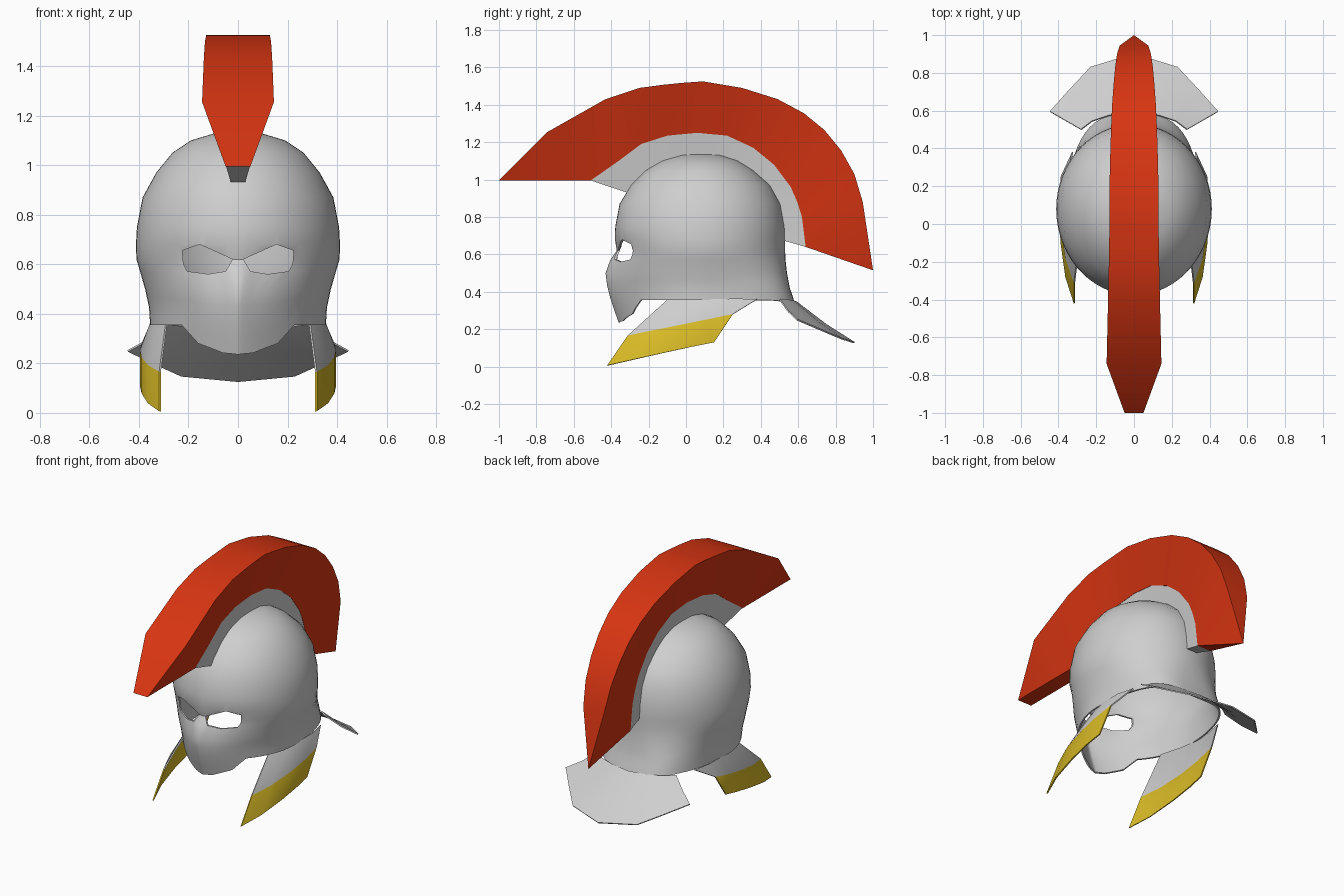
import bpy, bmesh, math

if "Cube" in bpy.data.objects:
    bpy.data.objects.remove(bpy.data.objects["Cube"], do_unlink=True)


def material(name, color):
    mat = bpy.data.materials.new(name)
    mat.use_nodes = True
    mat.diffuse_color = (*color, 1)
    bsdf = next(n for n in mat.node_tree.nodes if n.type == 'BSDF_PRINCIPLED')
    bsdf.inputs["Base Color"].default_value = (*color, 1)
    return mat


STEEL = material("steel grey", (0.62, 0.62, 0.62))
RED = material("crest red", (0.68, 0.035, 0.006))
GOLD = material("gold trim", (0.70, 0.50, 0.02))


def loft(name, rows, mats, wrap=False, cap=False, band_mats=None):
    """Skin a grid of points; wrap closes each row into a ring."""
    bm = bmesh.new()
    grid = [[bm.verts.new(p) for p in row] for row in rows]
    n = len(rows[0])
    for i in range(len(rows) - 1):
        for j in range(n if wrap else n - 1):
            k = (j + 1) % n
            f = bm.faces.new((grid[i][j], grid[i][k], grid[i + 1][k], grid[i + 1][j]))
            f.material_index = band_mats[i] if band_mats else 0
    if cap:
        bm.faces.new(grid[0])
        bm.faces.new(grid[-1])
    bmesh.ops.remove_doubles(bm, verts=bm.verts, dist=0.0005)
    bmesh.ops.recalc_face_normals(bm, faces=bm.faces)
    mesh = bpy.data.meshes.new(name)
    bm.to_mesh(mesh)
    bm.free()
    for m in mats:
        mesh.materials.append(m)
    obj = bpy.data.objects.new(name, mesh)
    bpy.context.collection.objects.link(obj)
    return obj


def apply(obj, kind, **settings):
    for o in bpy.context.selected_objects:
        o.select_set(False)
    obj.select_set(True)
    bpy.context.view_layer.objects.active = obj
    mod = obj.modifiers.new(kind.title(), kind)
    for key, value in settings.items():
        setattr(mod, key, value)
    bpy.ops.object.modifier_apply(modifier=mod.name)


def smooth(obj, degrees=38):
    for o in bpy.context.selected_objects:
        o.select_set(False)
    obj.select_set(True)
    bpy.context.view_layer.objects.active = obj
    bpy.ops.object.shade_smooth_by_angle(angle=math.radians(degrees))


def interp(table, x):
    """Linear lookup in a table sorted by its first column."""
    if x <= table[0][0]:
        return table[0][1:]
    for a, b in zip(table, table[1:]):
        if x <= b[0]:
            s = (x - a[0]) / (b[0] - a[0])
            return [u + (v - u) * s for u, v in zip(a[1:], b[1:])]
    return table[-1][1:]


# Helmet shell: height, half width, front y, back y
CENTRE = 0.08
LEVELS = [
    (0.235, 0.355, -0.36, 0.60), (0.35, 0.355, -0.40, 0.58),
    (0.42, 0.358, -0.42, 0.555), (0.50, 0.375, -0.43, 0.54),
    (0.57, 0.395, -0.405, 0.532), (0.62, 0.41, -0.37, 0.53),
    (0.68, 0.412, -0.38, 0.53), (0.75, 0.408, -0.378, 0.527),
    (0.87, 0.385, -0.355, 0.505), (0.97, 0.33, -0.295, 0.45),
    (1.05, 0.265, -0.215, 0.36), (1.10, 0.19, -0.13, 0.28),
    (1.13, 0.09, -0.03, 0.19), (1.138, 0, CENTRE, CENTRE)]
# Lower rim height by angle from the front
RIM = [(0, 0.235), (18, 0.242), (36, 0.28), (48, 0.355), (140, 0.355), (180, 0.335)]


def shell_point(z, deg):
    half, front, back = interp(LEVELS, z)
    c, s = math.cos(math.radians(deg)), math.sin(math.radians(deg))
    low = min(max((0.62 - z) / 0.2, 0), 1)
    power = 1 + low * (0.5 if c > 0 else -0.4)
    x = math.copysign(half * abs(s) ** power, s)
    y = CENTRE - c * ((CENTRE - front) if c > 0 else (back - CENTRE))
    # nose ridge: the cheeks beside it sit back a little
    if c > 0:
        y += 0.03 * c * (1 - math.exp(-(x / 0.05) ** 2)) * math.exp(-((z - 0.55) / 0.09) ** 2)
    return (x, y, z)


ANGLES = range(-180, 180, 6)
rows = []
for k in range(5):
    row = []
    for deg in ANGLES:
        rim = interp(RIM, abs(deg))[0]
        row.append(shell_point(rim + (0.5 - rim) * k / 4, deg))
    rows.append(row)
for level in LEVELS[4:]:
    rows.append([shell_point(level[0], deg) for deg in ANGLES])
helmet = loft("helmet_shell", rows, [STEEL], wrap=True)
apply(helmet, 'SOLIDIFY', thickness=0.01, offset=-1)

# Eye openings
EYE = [(0.022, 0.62), (0.155, 0.68), (0.225, 0.655), (0.22, 0.60),
       (0.205, 0.572), (0.12, 0.56), (0.05, 0.572)]
cutter = loft("eye_cutter", [[(x, y, z) for x, z in EYE] for y in (-0.7, 0.05)],
              [STEEL], wrap=True, cap=True)
cutter.hide_render = True
apply(cutter, 'MIRROR')
apply(helmet, 'BOOLEAN', operation='DIFFERENCE', solver='EXACT', object=cutter)
bpy.data.objects.remove(cutter, do_unlink=True)
smooth(helmet)

# Cheek flaps with a gold lower band
flaps = loft("cheek_flaps", [
    [(0.29, -0.10, 0.355), (0.335, 0.05, 0.358), (0.352, 0.15, 0.36),
     (0.35, 0.27, 0.362), (0.325, 0.38, 0.36)],
    [(0.315, -0.31, 0.165), (0.36, -0.18, 0.192), (0.385, -0.02, 0.224),
     (0.392, 0.12, 0.253), (0.385, 0.25, 0.28)],
    [(0.315, -0.42, 0.006), (0.36, -0.28, 0.038), (0.385, -0.10, 0.078),
     (0.392, 0.04, 0.108), (0.388, 0.15, 0.13)]],
    [STEEL, GOLD], band_mats=[0, 1])
apply(flaps, 'MIRROR')
apply(flaps, 'SOLIDIFY', thickness=0.008, offset=0)
smooth(flaps)

# Flared neck guard
inner = [(0, 0.59, 0.345), (0.13, 0.575, 0.35), (0.22, 0.545, 0.355), (0.28, 0.50, 0.36)]
outer = [(0, 0.90, 0.128), (0.23, 0.83, 0.15), (0.34, 0.712, 0.20), (0.445, 0.595, 0.25)]
middle = [((a[0] + b[0]) / 2, (a[1] + b[1]) / 2, (a[2] + b[2]) / 2 - 0.01)
          for a, b in zip(inner, outer)]
guard = loft("neck_guard", [inner, middle, outer], [STEEL])
apply(guard, 'MIRROR')
apply(guard, 'SOLIDIFY', thickness=0.008, offset=0)
smooth(guard)

# Crest stations: outer y, z, half width, then inner y, z
STATIONS = [
    (-0.74, 1.255, 0.145, -0.755, 0.995), (-0.43, 1.43, 0.138, -0.51, 0.995),
    (-0.25, 1.49, 0.134, -0.36, 1.10), (-0.12, 1.507, 0.132, -0.24, 1.19),
    (-0.02, 1.517, 0.13, -0.10, 1.235), (0.09, 1.525, 0.13, 0.06, 1.25),
    (0.30, 1.49, 0.128, 0.22, 1.235), (0.49, 1.43, 0.122, 0.36, 1.17),
    (0.63, 1.355, 0.116, 0.47, 1.08), (0.74, 1.265, 0.108, 0.56, 0.96),
    (0.83, 1.155, 0.10, 0.595, 0.88), (0.90, 1.03, 0.09, 0.62, 0.80),
    (0.945, 0.88, 0.075, 0.64, 0.64)]
NARROW = 0.05


def section(y1, z1, w1, y2, z2, w2):
    return [(-w1, y1, z1), (w1, y1, z1), (w2, y2, z2), (-w2, y2, z2)]


rows = [section(-1, 0.995, NARROW, -1, 0.995, NARROW)]
rows += [section(*s, NARROW) for s in STATIONS]
rows += [section(1, 0.515, 0, 1, 0.515, 0)]
smooth(loft("crest", rows, [RED], wrap=True))

# Ridge that carries the crest, sunk into the dome
rows = []
for _, _, _, y, z in STATIONS[1:]:
    rows.append(section(y, z, 0.048, 0.08 + (y - 0.08) * 0.65, 0.8 + (z - 0.8) * 0.65, 0.028))
smooth(loft("crest_ridge", rows, [STEEL], wrap=True, cap=True))
